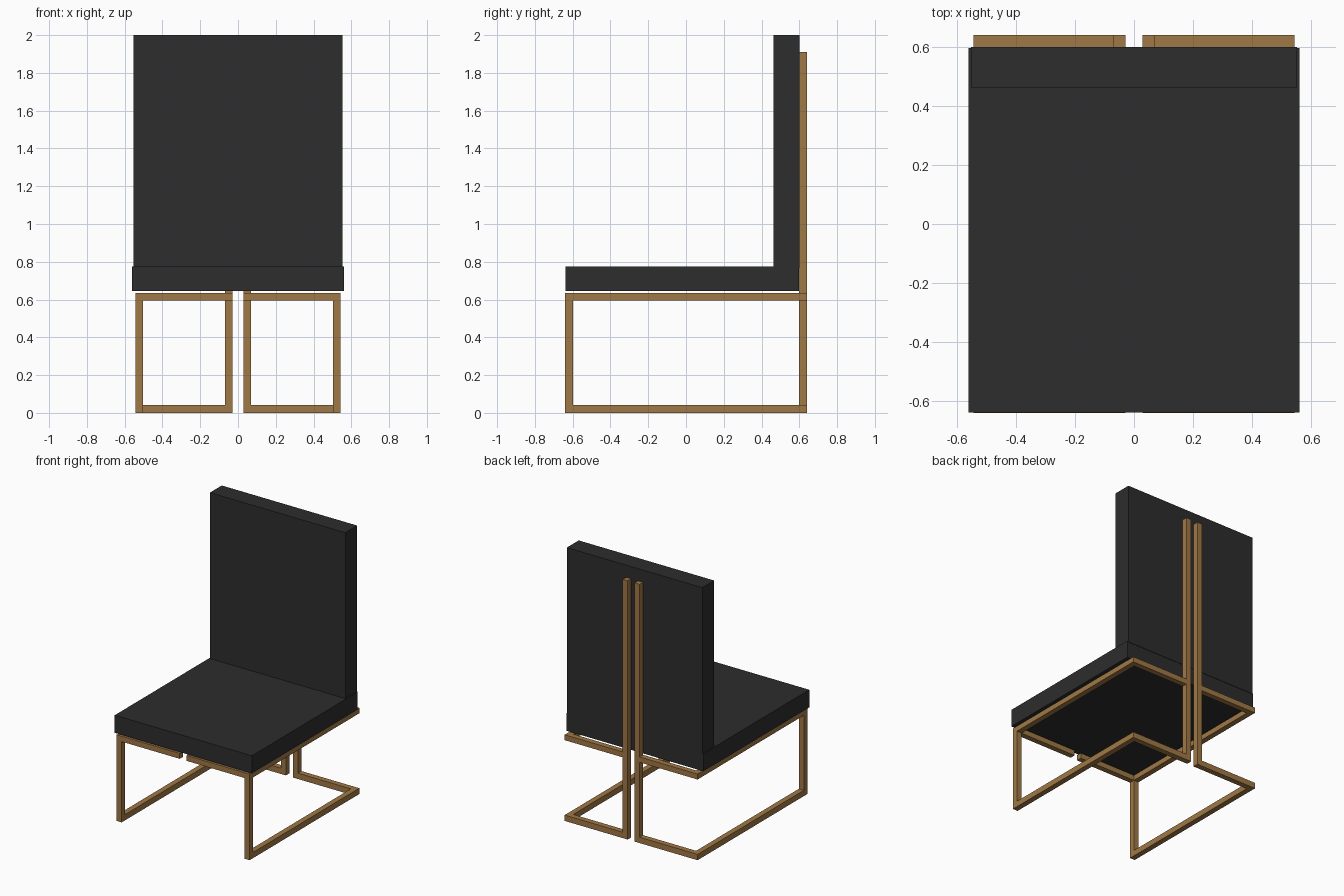
import bpy
import bmesh

if "Cube" in bpy.data.objects:
    bpy.data.objects.remove(bpy.data.objects["Cube"])


def material(name, rgb):
    m = bpy.data.materials.new(name)
    m.diffuse_color = (*rgb, 1.0)
    m.use_nodes = True
    m.node_tree.nodes["Principled BSDF"].inputs["Base Color"].default_value = m.diffuse_color
    return m


WOOD = material("warm wood", (0.352, 0.188, 0.06))
FABRIC = material("charcoal fabric", (0.026, 0.026, 0.026))


def box(name, x, y, z, mat):
    """Box spanning the (min, max) pairs x, y and z."""
    bm = bmesh.new()
    bmesh.ops.create_cube(bm, size=1.0)
    for v in bm.verts:
        v.co = [lo + (c + 0.5) * (hi - lo) for c, (lo, hi) in zip(v.co, (x, y, z))]
    mesh = bpy.data.meshes.new(name)
    bm.to_mesh(mesh)
    bm.free()
    mesh.materials.append(mat)
    obj = bpy.data.objects.new(name, mesh)
    bpy.context.collection.objects.link(obj)
    return obj


# Cushions
box("seat", (-0.56, 0.56), (-0.638, 0.597), (0.645, 0.775), FABRIC)
box("backrest", (-0.553, 0.553), (0.462, 0.6), (0.768, 2.0), FABRIC)

# Frame limits: inner and outer x, front and back y, bar thickness
XI, XO, YF, YB, T = 0.028, 0.543, -0.64, 0.64, 0.041
LOW, HIGH = (0.0, 0.043), (0.596, 0.636)

# One half of the frame, mirrored to the other side
bars = {
    "front_leg": ((XO - T, XO), (YF, YF + T), (LOW[1], HIGH[0])),
    "back_post": ((XI, XI + T), (YB - T, YB), (0.0, 1.91)),
    "lower_side_rail": ((XO - T, XO), (YF, YB - T), LOW),
    "upper_side_rail": ((XO - T, XO), (YF + T, YB - T), HIGH),
    "lower_back_rail": ((XI + T, XO), (YB - T, YB), LOW),
    "upper_back_rail": ((XI + T, XO), (YB - T, YB), HIGH),
    "upper_front_rail": ((XI, XO), (YF, YF + T), HIGH),
}
for name, (x, y, z) in bars.items():
    box("right_" + name, x, y, z, WOOD)
    box("left_" + name, (-x[1], -x[0]), y, z, WOOD)
